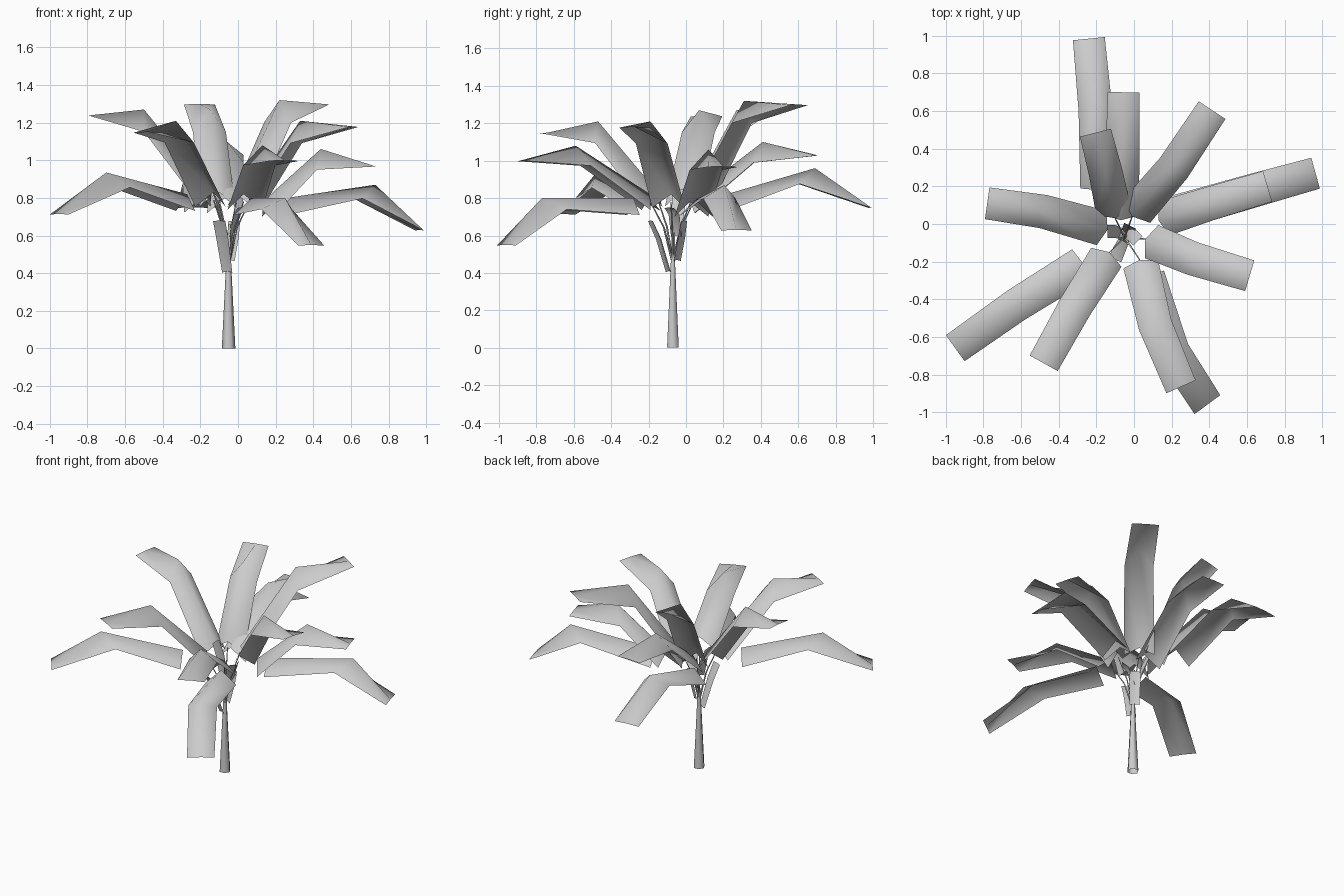
import bpy, bmesh, math
from mathutils import Vector

if "Cube" in bpy.data.objects:
    bpy.data.objects.remove(bpy.data.objects["Cube"])

mat = bpy.data.materials.new("pale_grey")
mat.diffuse_color = (0.6, 0.6, 0.6, 1)
mat.use_nodes = True
mat.node_tree.nodes["Principled BSDF"].inputs["Base Color"].default_value = mat.diffuse_color
UP = Vector((0, 0, 1))


def make(name, bm):
    """Turn a bmesh into a smooth-shaded object."""
    me = bpy.data.meshes.new(name)
    bm.to_mesh(me)
    bm.free()
    me.materials.append(mat)
    me.polygons.foreach_set("use_smooth", [True] * len(me.polygons))
    ob = bpy.data.objects.new(name, me)
    bpy.context.collection.objects.link(ob)
    return ob


def tube(name, path, radii, sides):
    """Open tapered tube with level rings along a path."""
    bm = bmesh.new()
    rings = []
    for p, r in zip(path, radii):
        ring = []
        for i in range(sides):
            a = 2 * math.pi * i / sides
            ring.append(bm.verts.new((p[0] + r * math.cos(a), p[1] + r * math.sin(a), p[2])))
        rings.append(ring)
    for lo, hi in zip(rings, rings[1:]):
        for i in range(sides):
            j = (i + 1) % sides
            bm.faces.new((lo[i], lo[j], hi[j], hi[i]))
    return make(name, bm)


def leaf(name, ridge, widths, drop, back):
    """Strip folded along its ridge; the edges hang below it and bend sooner."""
    s, m, t = (Vector(p) for p in ridge)
    tangents = [(m - s).normalized(), (t - s).normalized(), (t - m).normalized()]
    sides = [d.cross(UP).normalized() for d in tangents]
    start_up = sides[0].cross(tangents[0])
    mid_up = sides[1].cross(tangents[1])
    hang = [(UP + start_up) * drop / 2, mid_up * drop + tangents[1] * back, UP * .003]
    bm = bmesh.new()
    rows = []
    for p, side, w, h in zip((s, m, t), sides, widths, hang):
        e = side * w / 2
        rows.append([bm.verts.new(q) for q in (p - e - h, p, p + e - h)])
    for a, b in zip(rows, rows[1:]):
        for k in range(2):
            bm.faces.new((a[k], a[k + 1], b[k + 1], b[k]))
    return make(name, bm)


# Trunk: wide foot, narrow neck
tube("trunk", [(-.05, -.07, 0), (-.05, -.07, .44), (-.045, -.065, .66)],
     [.036, .014, .008], 6)

# Large leaves: ridge start, bend and tip
LEAVES = [
    ((-.19, .18, .81), (-.21, .69, .96), (-.24, .985, .75)),
    ((-.07, .02, .80), (-.06, .41, 1.10), (-.055, .70, 1.03)),
    ((-.01, .04, .82), (.22, .31, 1.32), (.415, .605, 1.30)),
    ((.19, .05, .79), (.73, .205, .87), (.965, .27, .63)),
    ((.13, .02, .78), (.44, .12, 1.06), (.71, .20, .97)),
    ((.06, -.08, .82), (.33, -.19, 1.21), (.615, -.275, 1.18)),
    ((.03, -.19, .82), (.13, -.59, 1.08), (.25, -.865, 1.0)),
    ((.07, -.28, .80), (.25, -.77, .80), (.39, -.96, .55)),
    ((-.13, -.15, .83), (-.33, -.47, 1.21), (-.48, -.74, 1.15)),
    ((-.27, -.21, .82), (-.70, -.48, .935), (-.95, -.66, .715)),
    ((-.14, -.03, .83), (-.50, .07, 1.27), (-.78, .11, 1.24)),
    ((-.10, .03, .83), (-.15, .27, 1.27), (-.205, .485, 1.30)),
]
for i, ridge in enumerate(LEAVES, 1):
    leaf(f"leaf_{i:02d}", ridge, (.19, .18, .17), .09, .08)

# Thin stalks from the neck to the inner leaves
for i in (3, 6, 7, 9, 12):
    tip = Vector(LEAVES[i - 1][0]) - UP * .04
    base = Vector((-.05, -.07, .45))
    tube(f"stalk_{i:02d}", [base, base.lerp(tip, .4) + UP * .06, tip],
         [.007, .005, .003], 4)

# Small young leaves around the neck
YOUNG = [
    ((-.055, -.09, .41), (-.08, -.14, .59), (-.10, -.19, .68)),
    ((-.04, -.05, .60), (-.01, -.06, .72), (.02, -.09, .75)),
    ((-.07, -.05, .64), (-.10, -.04, .77), (-.14, -.04, .85)),
    ((-.045, -.05, .47), (-.03, -.03, .60), (-.02, -.01, .68)),
]
for i, ridge in enumerate(YOUNG, 1):
    leaf(f"young_leaf_{i}", ridge, (.06, .07, .07), .01, .005)
